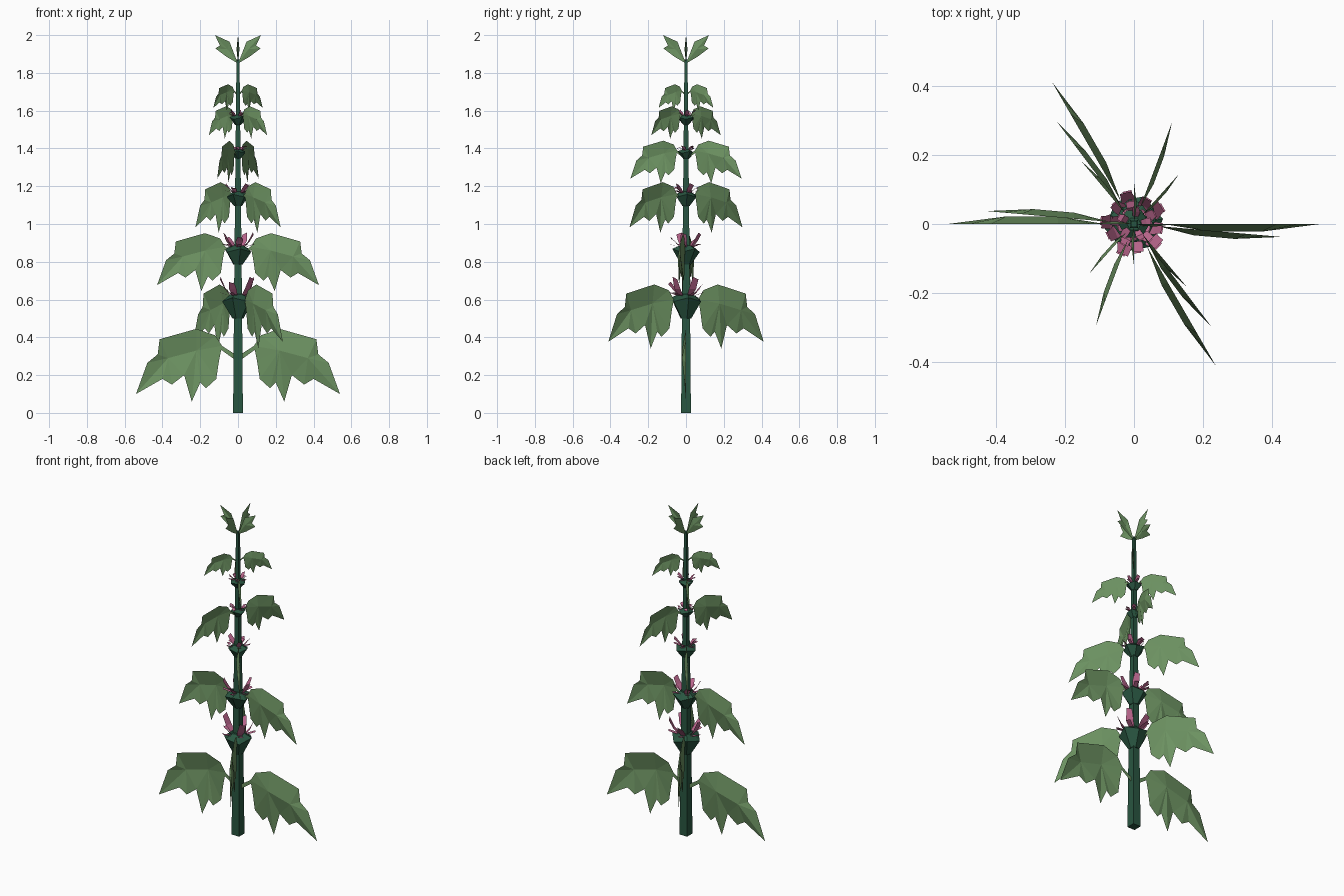
import bpy, bmesh, math
from mathutils import Matrix, Vector

if "Cube" in bpy.data.objects:
    bpy.data.objects.remove(bpy.data.objects["Cube"])


def material(name, rgb):
    m = bpy.data.materials.new(name)
    m.diffuse_color = (*rgb, 1)
    m.use_nodes = True
    m.node_tree.nodes["Principled BSDF"].inputs["Base Color"].default_value = m.diffuse_color
    return m


LEAF = material("leaf green", (0.15, 0.285, 0.12))
STEM = material("dark stem green", (0.022, 0.092, 0.052))
PINK = material("blossom pink", (0.50, 0.135, 0.27))


def make(name, verts, faces, mat, matrix=None):
    me = bpy.data.meshes.new(name)
    me.from_pydata([tuple(v) for v in verts], [], faces)
    me.materials.append(mat)
    if matrix:
        me.transform(matrix)
    bm = bmesh.new()
    bm.from_mesh(me)
    bmesh.ops.recalc_face_normals(bm, faces=bm.faces)
    bm.to_mesh(me)
    bm.free()
    ob = bpy.data.objects.new(name, me)
    bpy.context.collection.objects.link(ob)
    return ob


# square tapering stem
v, f = [], []
levels = [(0, .026), (.6, .021), (1.2, .015), (1.87, .008)]
for z, h in levels:
    v += [(-h, -h, z), (h, -h, z), (h, h, z), (-h, h, z)]
for k in range(len(levels) - 1):
    for i in range(4):
        j = (i + 1) % 4
        f.append((4*k + i, 4*k + j, 4*k + 4 + j, 4*k + 4 + i))
f += [(3, 2, 1, 0), tuple(range(len(v) - 4, len(v)))]
make("stem", v, f, STEM)

# drooping lobed leaf outline (outward, up), drawn for a leaf 0.54 long
OUT = [(.085, .075), (.12, .13), (.22, .165), (.415, .11), (.425, .03), (.48, -.015),
       (.54, -.18), (.40, -.10), (.35, -.13), (.285, -.08), (.245, -.22), (.20, -.12),
       (.17, -.15), (.115, -.10), (.10, 0)]
n = len(OUT)
V1, V2 = n, n + 1
LV = [(x, 0, z) for x, z in OUT] + [(.22, -.022, .05), (.37, -.022, .01)]
LF = [(V1, i, i + 1) for i in (0, 1, 2)] + [(V2, i, i + 1) for i in range(3, 9)]
LF += [(V1, i, i + 1) for i in range(9, n - 1)] + [(V1, n - 1, 0), (V1, 3, V2), (V1, V2, 9)]
# leaf stalk
LV += [(0, 0, -.01), (0, 0, .02), (.098, 0, .06)]
LF += [(n + 2, n + 4, 0, n + 3)]

# opposite leaf pairs: base height, length, direction in degrees
PAIRS = [(.28, .54, 0), (.535, .475, 120), (.82, .43, -5), (1.107, .375, 127),
         (1.345, .315, 69.5), (1.55, .24, 130), (1.68, .195, 48)]
for k, (z, length, ang) in enumerate(PAIRS):
    for side in (0, 180):
        m = (Matrix.Translation((0, 0, z)) @ Matrix.Rotation(math.radians(ang + side), 4, 'Z')
             @ Matrix.Scale(length / .54, 4))
        make(f"leaf_{k + 1}_{side}", LV, LF, LEAF, m)

# upright young leaves at the tip
TIP = [(0, 1.85), (.022, 1.905), (.045, 1.965), (.122, 2.0), (.095, 1.945), (.12, 1.93), (.06, 1.885)]
tv = [(x, 0, z) for x, z in TIP] + [(.055, -.008, 1.925)]
tf = [(7, i, (i + 1) % 7) for i in range(7)]
for a in range(0, 360, 90):
    make(f"tip_leaf_{a}", tv, tf, LEAF, Matrix.Rotation(math.radians(a), 4, 'Z'))

# flower whorls: bottom, widest height, petal top, radius, turn
WHORLS = [(.50, .60, .72, .085, 10), (.785, .86, .955, .074, 40), (1.095, 1.15, 1.215, .06, 5),
          (1.345, 1.38, 1.415, .043, 30), (1.525, 1.56, 1.605, .045, 60)]
SIDES = 6
for k, (z0, z1, z2, r, turn) in enumerate(WHORLS):
    rot = Matrix.Rotation(math.radians(turn), 4, 'Z')
    # calyx cup with alternating rim heights
    v, f = [], []
    for rr, z, zig in ((.35, z0, 0), (1, z1, .12), (.45, z1 + .35 * r, 0)):
        for i in range(SIDES):
            a = 2 * math.pi * i / SIDES
            s = -1 if i % 2 else 1
            v.append((rr * r * math.cos(a), rr * r * math.sin(a), z + s * zig * r))
    for b in (0, SIDES):
        for i in range(SIDES):
            j = (i + 1) % SIDES
            f.append((b + i, b + j, b + SIDES + j, b + SIDES + i))
    f += [tuple(reversed(range(SIDES))), tuple(range(2 * SIDES, 3 * SIDES))]
    make(f"calyx_{k + 1}", v, f, STEM, rot)
    # flaring petals: upper lip and shorter lower lip
    w = .26 * r
    for i in range(5):
        top = z2 if i % 2 == 0 else z2 - .3 * r
        pv = [(.4*r, -w*.6, z1 + .2*r), (.4*r, w*.6, z1 + .2*r), (.8*r, w, z1 + .65*r),
              (.8*r, -w, z1 + .65*r), (1.1*r, w, top - .15*r), (1.1*r, -w*.5, top),
              (1.15*r, w*.6, z1 + .45*r), (1.15*r, -w*.6, z1 + .45*r)]
        pf = [(0, 1, 2, 3), (3, 2, 4, 5), (0, 1, 6, 7)]
        make(f"petal_{k + 1}_{i + 1}", pv, pf, PINK,
             Matrix.Rotation(math.radians(turn + 72 * i + 20), 4, 'Z'))
